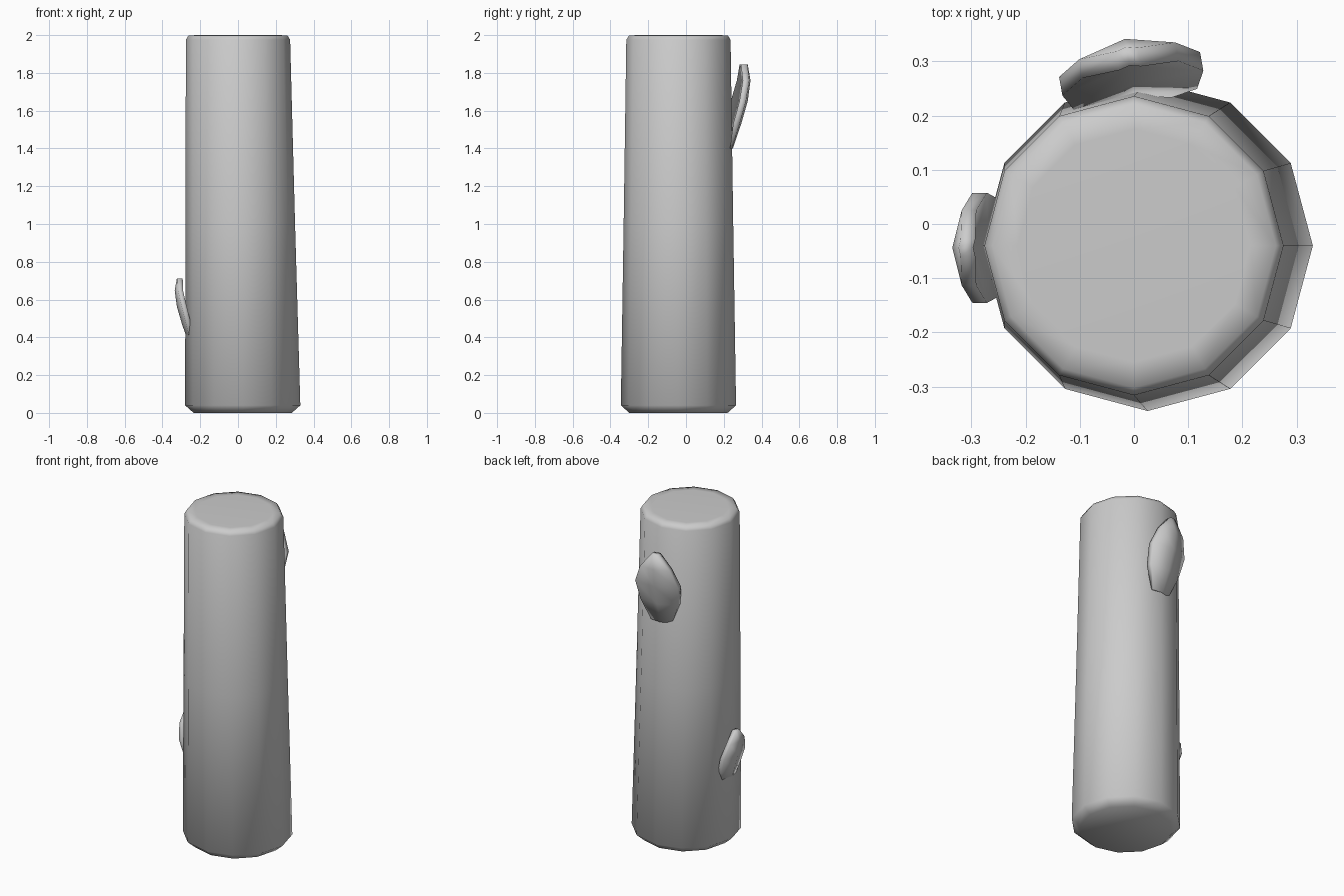
import bpy, bmesh
from math import cos, sin, pi, radians
from mathutils import Matrix, Vector

if "Cube" in bpy.data.objects:
    bpy.data.objects.remove(bpy.data.objects["Cube"], do_unlink=True)

grey = bpy.data.materials.new("plain grey")
grey.use_nodes = True
grey.diffuse_color = (0.6, 0.6, 0.6, 1)
grey.node_tree.nodes["Principled BSDF"].inputs["Base Color"].default_value = grey.diffuse_color


def finish(bm, name):
    bmesh.ops.recalc_face_normals(bm, faces=bm.faces)
    for face in bm.faces:
        face.smooth = True
    mesh = bpy.data.meshes.new(name)
    bm.to_mesh(mesh)
    bm.free()
    mesh.materials.append(grey)
    obj = bpy.data.objects.new(name, mesh)
    bpy.context.collection.objects.link(obj)
    return obj


def make_stem():
    # Leaning twelve-sided stem: centre x, radius, height
    sides = 12
    profile = [(0.025, 0.26, 0), (0.025, 0.305, 0.04), (0.012, 0.29, 1),
               (0, 0.276, 1.975), (0, 0.262, 1.998), (0, 0.215, 2)]
    bm = bmesh.new()
    rings = []
    for cx, r, z in profile:
        rings.append([bm.verts.new((cx + r * cos(2 * pi * i / sides),
                                    -0.04 + r * sin(2 * pi * i / sides), z))
                      for i in range(sides)])
    for low, high in zip(rings, rings[1:]):
        for i in range(sides):
            j = (i + 1) % sides
            bm.faces.new((low[i], low[j], high[j], high[i]))
    bm.faces.new(rings[0])
    bm.faces.new(rings[-1])
    return finish(bm, "stem")


def make_leaf(name, base, yaw, scale):
    # Cupped leaf growing upward, outward along local +y: height, half width, outward
    rows = [(0, 0.065, 0.0), (0.13, 0.115, 0.045), (0.25, 0.132, 0.08),
            (0.36, 0.09, 0.095), (0.445, 0.02, 0.08)]
    place = Matrix.Translation(base) @ Matrix.Rotation(yaw, 4, "Z") @ Matrix.Scale(scale, 4)
    bm = bmesh.new()
    layers = []
    for thick in (0, 0.035):
        grid = []
        for k, (z, w, out) in enumerate(rows):
            t = thick * (0.3 if k == 0 else 1)
            cup = 0.25 * w
            grid.append([bm.verts.new(place @ Vector((s * w, out - t - cup * abs(s), z)))
                         for s in (-1, 0, 1)])
        layers.append(grid)
    for grid in layers:
        for a, b in zip(grid, grid[1:]):
            for i in range(2):
                bm.faces.new((a[i], a[i + 1], b[i + 1], b[i]))
    # Rim joining the two sides
    loops = [[row[0] for row in g] + [g[-1][1]] + [row[2] for row in reversed(g)] + [g[0][1]]
             for g in layers]
    n = len(loops[0])
    for i in range(n):
        j = (i + 1) % n
        bm.faces.new((loops[0][i], loops[0][j], loops[1][j], loops[1][i]))
    return finish(bm, name)


make_stem()
make_leaf("upper_leaf", Vector((0.0, 0.248, 1.4)), radians(10), 1.0)
make_leaf("lower_leaf", Vector((-0.262, -0.044, 0.37)), radians(90), 0.77)
